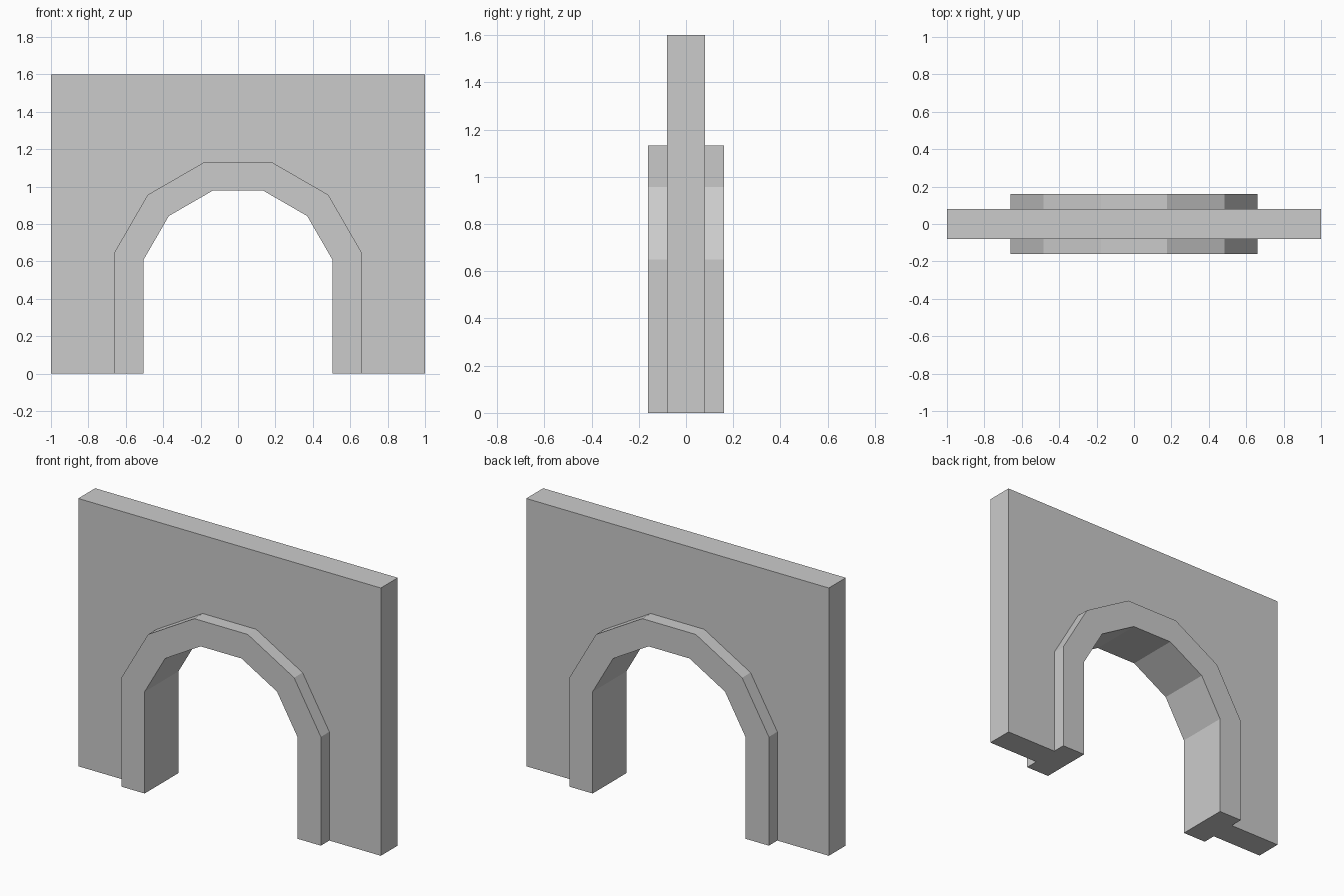
import bpy, bmesh, math

if "Cube" in bpy.data.objects:
    bpy.data.objects.remove(bpy.data.objects["Cube"])

WALL_Y, TRIM_Y = 0.08, 0.16
CENTRE_Z, INNER_R, OUTER_R = 0.473, 0.523, 0.683


def arch(radius):
    """Right-to-left arch line: floor, six faceted points, floor."""
    pts = [(radius * math.cos(math.radians(a)),
            CENTRE_Z + radius * math.sin(math.radians(a)))
           for a in range(15, 180, 30)]
    return [(pts[0][0], 0)] + pts + [(pts[-1][0], 0)]


# Matching lines along the opening, the trim's outer edge and the wall's border
inner, outer = arch(INNER_R), arch(OUTER_R)
half = [(1, 0), (1, outer[1][1]), (1, 1.6), (outer[3][0], 1.6)]
border = half + [(-x, z) for x, z in reversed(half)]

# Cross-section of wall plus raised trim on both sides, swept around the arch
section = [(inner, -TRIM_Y), (outer, -TRIM_Y), (outer, -WALL_Y), (border, -WALL_Y),
           (border, WALL_Y), (outer, WALL_Y), (outer, TRIM_Y), (inner, TRIM_Y)]
bm = bmesh.new()
rings = [[bm.verts.new((line[i][0], y, line[i][1])) for line, y in section]
         for i in range(len(inner))]
n = len(section)
for a, b in zip(rings, rings[1:]):
    for k in range(n):
        bm.faces.new((a[k], a[(k + 1) % n], b[(k + 1) % n], b[k]))

# Feet of the two piers
bm.faces.new(rings[0])
bm.faces.new(rings[-1])
bmesh.ops.recalc_face_normals(bm, faces=bm.faces)

mesh = bpy.data.meshes.new("arched_wall")
bm.to_mesh(mesh)
bm.free()
wall = bpy.data.objects.new("arched_wall", mesh)
bpy.context.collection.objects.link(wall)
